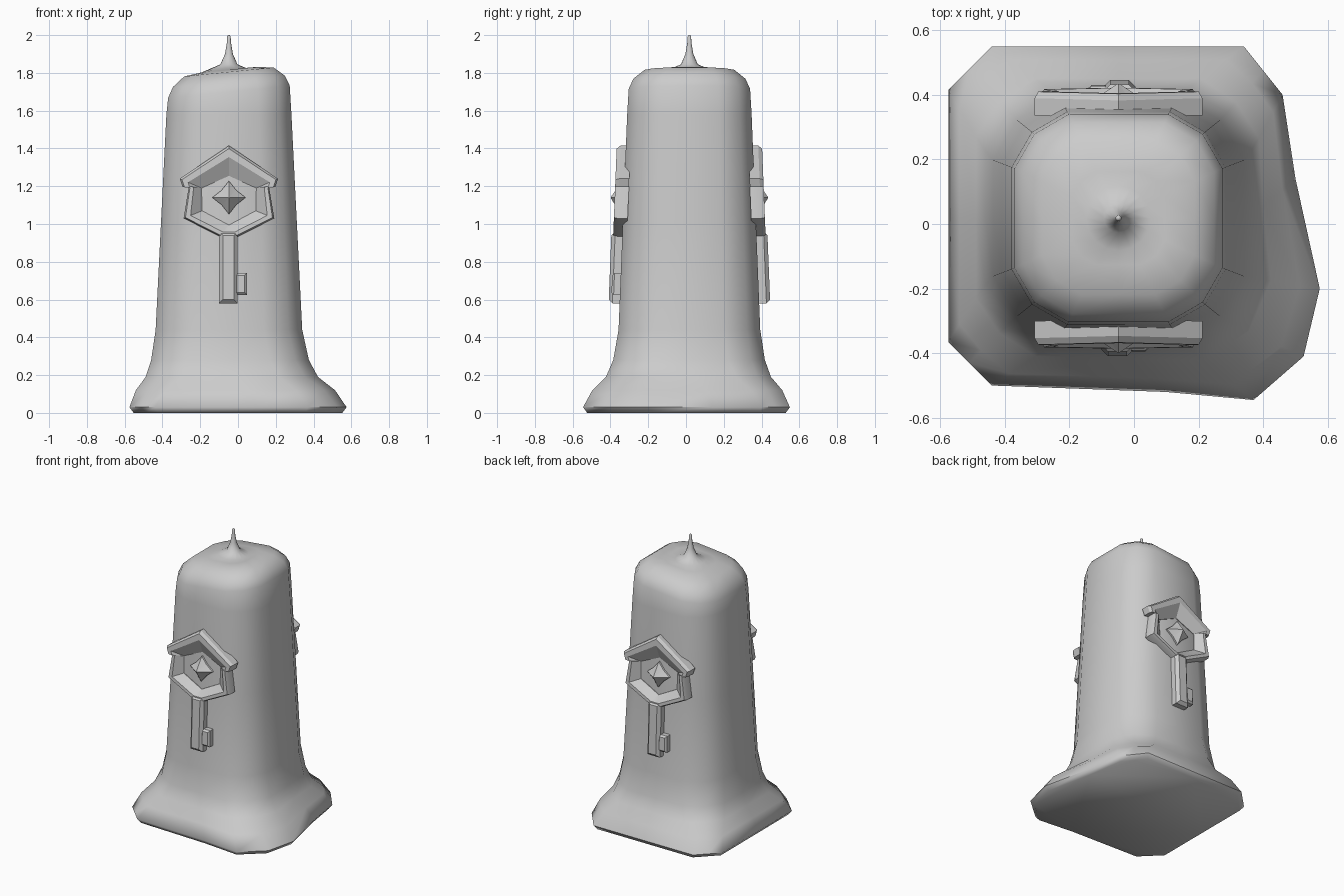
import bpy, bmesh, math
from mathutils import Vector, Matrix

cube = bpy.data.objects.get("Cube")
if cube:
    bpy.data.objects.remove(cube)

wax = bpy.data.materials.new("grey wax")
wax.use_nodes = True
wax.diffuse_color = (0.6, 0.6, 0.6, 1)
wax.node_tree.nodes["Principled BSDF"].inputs["Base Color"].default_value = (0.6, 0.6, 0.6, 1)

CX, CY = -0.048, 0.018


def loft(name, rings, closed=False, angle=40):
    """Skin equal-length rings of points, capping the ends unless closed."""
    bm = bmesh.new()
    loops = [[bm.verts.new(p) for p in ring] for ring in rings]
    pairs = list(zip(loops, loops[1:]))
    if closed:
        pairs.append((loops[-1], loops[0]))
    for a, b in pairs:
        for i in range(len(a)):
            j = (i + 1) % len(a)
            bm.faces.new((a[i], a[j], b[j], b[i]))
    if not closed:
        bm.faces.new(loops[0][::-1])
        bm.faces.new(loops[-1])
    bmesh.ops.remove_doubles(bm, verts=bm.verts[:], dist=0.0005)
    bmesh.ops.recalc_face_normals(bm, faces=bm.faces[:])
    mesh = bpy.data.meshes.new(name)
    bm.to_mesh(mesh)
    bm.free()
    obj = bpy.data.objects.new(name, mesh)
    bpy.context.collection.objects.link(obj)
    mesh.materials.append(wax)
    bpy.ops.object.select_all(action='DESELECT')
    obj.select_set(True)
    bpy.context.view_layer.objects.active = obj
    bpy.ops.object.shade_smooth_by_angle(angle=math.radians(angle))
    return obj


# Candle body: melted foot outline blending into a rounded square shaft
foot = [(0.5, 0.14), (0.46, 0.40), (0.4, 0.475), (0.34, 0.55),
        (-0.05, 0.55), (-0.44, 0.55), (-0.51, 0.48), (-0.575, 0.415),
        (-0.575, 0.02), (-0.575, -0.365), (-0.51, -0.43), (-0.44, -0.5),
        (0.1, -0.52), (0.37, -0.545), (0.525, -0.41), (0.575, -0.2)]
quarter = [(1, 0), (1, 0.48), (0.81, 0.81), (0.48, 1)]
square = []
for k in range(4):
    for x, y in quarter:
        for _ in range(k):
            x, y = -y, x
        square.append((x, y))


def shaft_ring(z, scale=1, tilt=0):
    hx = (0.388 - 0.05 * (z - 0.44)) * scale
    hy = (0.375 - 0.04 * (z - 0.44)) * scale
    return [Vector((CX + x * hx, CY + y * hy, z + tilt * x * hx)) for x, y in square]


def foot_ring(z, blend, scale=1):
    return [Vector((x * scale, y * scale, z)).lerp(s, blend)
            for (x, y), s in zip(foot, shaft_ring(z))]


rings = [foot_ring(0, 0, 0.96), foot_ring(0.03, 0), foot_ring(0.12, 0.28),
         foot_ring(0.19, 0.68), foot_ring(0.28, 0.88)]
rings += [shaft_ring(z) for z in (0.44, 1.0, 1.58)]
rings += [shaft_ring(z, s, 0.1) for z, s in
          ((1.70, 0.99), (1.755, 0.92), (1.805, 0.74), (1.817, 0.45))]
# Wick rises out of the top
for z, r in ((1.822, 0.1), (1.845, 0.045), (1.90, 0.021), (1.96, 0.011), (1.993, 0.009), (2.0, 0.004)):
    rings.append([Vector((CX + r * math.cos(a), CY + r * math.sin(a), z))
                  for a in (math.tau * i / 16 for i in range(16))])
loft("candle_body", rings, angle=60)


def on_wall(x, z, d):
    """Point on the leaning front wall, standing out by d."""
    return Vector((CX + x, -(0.335 + 0.04 * (1 - z)) - d, z))


def mirrored(half):
    return half + [(-x, z) for x, z in reversed(half) if x]


# Key parts, built on the front and turned round for the back
outer = mirrored([(0, 1.415), (-0.26, 1.24), (-0.245, 1.195), (-0.212, 1.2),
                  (-0.24, 1.03), (-0.05, 0.935)])
inner = mirrored([(0, 1.255), (-0.145, 1.19), (-0.145, 1.19), (-0.145, 1.19),
                  (-0.142, 1.07), (-0.001, 0.995)])


def between(t, d):
    return [on_wall(a + (c - a) * t, b + (e - b) * t, d)
            for (a, b), (c, e) in zip(outer, inner)]


def bar(name, x0, x1, z0, z1, depth, bevel):
    def ring(inset, d):
        a, b, c, e = x0 + inset, x1 - inset, z0 + inset, z1 - inset
        return [on_wall(x, z, d) for x, z in ((a, c), (b, c), (b, e), (a, e))]
    return loft(name, [ring(0, -0.03), ring(0, depth - bevel), ring(bevel, depth)], angle=25)


def star(radius, waist, d):
    pts = []
    for i in range(8):
        r = waist if i % 2 else radius
        a = math.tau * i / 8
        pts.append(on_wall(r * math.cos(a), 1.14 + r * math.sin(a), d))
    return pts


def key(side):
    return [
        loft(side + "_key_frame", [between(0, -0.025), between(0, 0.028), between(0.1, 0.048),
                                   between(0.38, 0.048), between(1, 0.004), between(1, -0.025)],
             closed=True, angle=25),
        bar(side + "_key_stem", -0.052, 0.046, 0.58, 0.96, 0.058, 0.02),
        bar(side + "_key_bit", 0.03, 0.095, 0.625, 0.74, 0.045, 0.012),
        loft(side + "_key_gem", [star(0.088, 0.055, -0.02), star(0.088, 0.055, 0.012),
                                 star(0.004, 0.003, 0.068)], angle=20),
    ]


key("front")
turn = (Matrix.Translation((CX, CY, 0)) @ Matrix.Rotation(math.pi, 4, 'Z')
        @ Matrix.Translation((-CX, -CY, 0)))
for part in key("back"):
    part.data.transform(turn)
